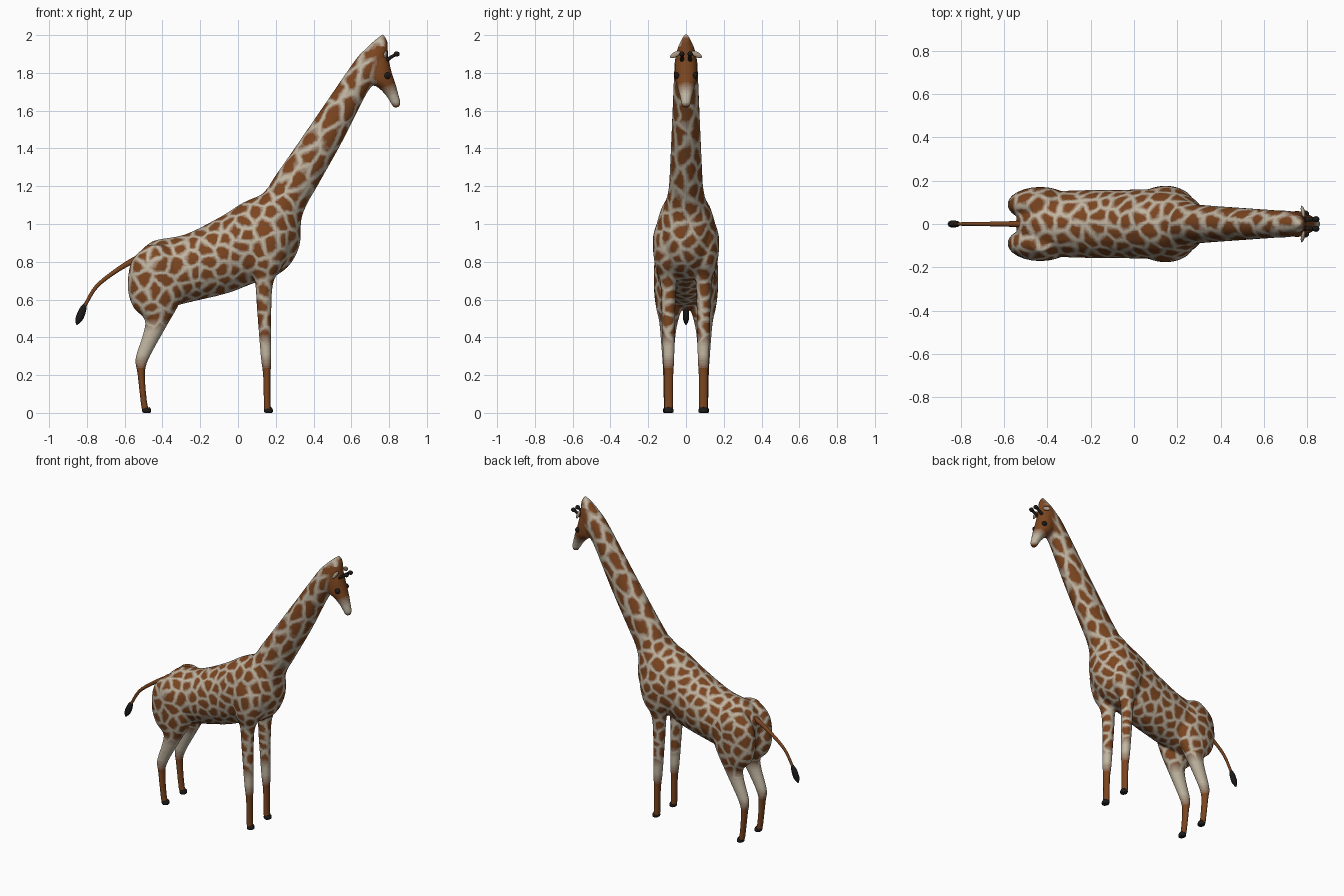
import bpy, bmesh, math, random
from mathutils import Vector, noise, kdtree

random.seed(4)


def material(name, rgb):
    m = bpy.data.materials.new(name)
    m.diffuse_color = (*rgb, 1)
    return m


BROWN, CREAM = Vector((0.20, 0.06, 0.014)), Vector((0.54, 0.47, 0.36))
SHADES = [material(f"hide_{i}", BROWN.lerp(CREAM, i / 6)) for i in range(7)]
DARK = material("dark", (0.012, 0.01, 0.009))


def spline(rows, steps):
    """Catmull-Rom interpolation of rows of numbers."""
    out = []
    for i in range(len(rows) - 1):
        a, b, c, d = (rows[min(max(i + k, 0), len(rows) - 1)] for k in (-1, 0, 1, 2))
        for s in range(steps):
            t = s / steps
            out.append([0.5 * (2 * q + (r - p) * t + (2 * p - 5 * q + 4 * r - u) * t * t
                               + (3 * q - p - 3 * r + u) * t ** 3)
                        for p, q, r, u in zip(a, b, c, d)])
    return out + [rows[-1]]


def loft(bm, rows, side=1, steps=4, n=24):
    """Closed tube; each row is outline point x,z, opposite point x,z, half width, y offset."""
    rings = []
    for x1, z1, x2, z2, w, y in spline([(*r, 0)[:6] for r in rows], steps):
        ring = []
        for k in range(n):
            a = math.tau * k / n
            c = math.cos(a) / 2
            ring.append(bm.verts.new(((x1 + x2) / 2 + c * (x1 - x2),
                                      side * (y + w * math.sin(a)),
                                      (z1 + z2) / 2 + c * (z1 - z2))))
        rings.append(ring)
    for r, s in zip(rings, rings[1:]):
        for k in range(n):
            bm.faces.new((r[k], r[(k + 1) % n], s[(k + 1) % n], s[k]))
    bm.faces.new(rings[0])
    bm.faces.new(rings[-1])


def finish(bm, name, mat=None):
    bmesh.ops.recalc_face_normals(bm, faces=bm.faces)
    me = bpy.data.meshes.new(name)
    bm.to_mesh(me)
    bm.free()
    for p in me.polygons:
        p.use_smooth = True
    ob = bpy.data.objects.new(name, me)
    bpy.context.collection.objects.link(ob)
    if mat:
        me.materials.append(mat)
    return ob


def ball(name, loc, size, mat, rot=(0, 0, 0)):
    bpy.ops.mesh.primitive_uv_sphere_add(segments=20, ring_count=12, radius=1, location=loc, rotation=rot)
    ob = bpy.context.object
    ob.name, ob.scale = name, size
    ob.data.materials.append(mat)
    bpy.ops.object.shade_smooth()
    return ob


# trunk and neck outline: upper point, lower point, half width
TRUNK = [(-0.545, 0.79, -0.53, 0.65, 0.05), (-0.53, 0.835, -0.50, 0.57, 0.11),
         (-0.45, 0.91, -0.43, 0.54, 0.145), (-0.28, 0.945, -0.28, 0.58, 0.155),
         (-0.09, 1.04, -0.06, 0.632, 0.158), (0.02, 1.11, 0.08, 0.685, 0.16),
         (0.12, 1.155, 0.19, 0.72, 0.162), (0.155, 1.19, 0.275, 0.785, 0.148),
         (0.165, 1.20, 0.327, 0.89, 0.125), (0.17, 1.212, 0.335, 1.02, 0.105),
         (0.20, 1.26, 0.368, 1.11, 0.092), (0.26, 1.345, 0.42, 1.20, 0.086),
         (0.43, 1.592, 0.557, 1.445, 0.075), (0.613, 1.858, 0.687, 1.70, 0.064),
         (0.67, 1.923, 0.765, 1.78, 0.06), (0.72, 1.97, 0.792, 1.87, 0.045),
         (0.768, 2.008, 0.792, 1.965, 0.015)]
HEAD = [(0.70, 1.90, 0.775, 1.925, 0.03), (0.685, 1.83, 0.795, 1.88, 0.055),
        (0.70, 1.75, 0.815, 1.80, 0.06), (0.745, 1.72, 0.835, 1.74, 0.048),
        (0.785, 1.678, 0.85, 1.685, 0.034), (0.808, 1.64, 0.86, 1.645, 0.026),
        (0.825, 1.614, 0.855, 1.62, 0.018)]
# legs: front point, back point, half width, distance from centre line
HIND_LEG = [(-0.38, 0.89, -0.48, 0.89, 0.04, 0.085), (-0.30, 0.80, -0.565, 0.80, 0.076, 0.09),
            (-0.28, 0.67, -0.584, 0.66, 0.08, 0.09), (-0.315, 0.57, -0.555, 0.56, 0.07, 0.09),
            (-0.36, 0.49, -0.495, 0.495, 0.052, 0.092), (-0.40, 0.42, -0.502, 0.42, 0.041, 0.095),
            (-0.475, 0.28, -0.543, 0.29, 0.03, 0.096), (-0.492, 0.20, -0.533, 0.21, 0.026, 0.096),
            (-0.48, 0.05, -0.515, 0.05, 0.024, 0.096), (-0.466, 0.012, -0.508, 0.012, 0.024, 0.096)]
FRONT_LEG = [(0.20, 1.08, 0.08, 1.06, 0.05, 0.075), (0.275, 0.95, 0.01, 0.93, 0.082, 0.092),
             (0.25, 0.80, 0.05, 0.79, 0.072, 0.095), (0.19, 0.70, 0.088, 0.70, 0.044, 0.094),
             (0.177, 0.55, 0.10, 0.55, 0.037, 0.093), (0.177, 0.30, 0.12, 0.30, 0.031, 0.092),
             (0.173, 0.20, 0.132, 0.20, 0.026, 0.092), (0.173, 0.05, 0.136, 0.05, 0.025, 0.092),
             (0.18, 0.012, 0.136, 0.012, 0.025, 0.092)]

# body: trunk, head and legs fused into one smooth skin
bm = bmesh.new()
loft(bm, TRUNK)
loft(bm, HEAD)
for side in (1, -1):
    loft(bm, HIND_LEG, side)
    loft(bm, FRONT_LEG, side)
body = finish(bm, "body")
mod = body.modifiers.new("fuse", 'REMESH')
mod.mode, mod.voxel_size = 'VOXEL', 0.006
mod = body.modifiers.new("soften", 'SMOOTH')
mod.factor, mod.iterations = 0.5, 14
skin = bpy.data.meshes.new_from_object(body.evaluated_get(bpy.context.evaluated_depsgraph_get()))
body.modifiers.clear()
body.data = skin
skin.materials.clear()
for m in SHADES:
    skin.materials.append(m)

# coat pattern: evenly scattered brown cells with soft cream gaps, stretched along the neck
NECK = Vector((0.57, 0, 0.82))


def coat_space(p):
    return p - NECK * max(p.dot(NECK) - 1.12, 0) * 0.45


centres = []
for p in random.sample(list(skin.polygons), 6000):
    q = coat_space(p.center)
    if all((q - c).length > 0.06 for c in centres):
        centres.append(q)
tree = kdtree.KDTree(len(centres))
for i, c in enumerate(centres):
    tree.insert(c, i)
tree.balance()


def ramp(v, a, b):
    return min(max((v - a) / (b - a), 0), 1)


def coat(p):
    q = coat_space(p) + noise.noise_vector(p * 14) * 0.018 + noise.noise_vector(p * 45) * 0.005
    near, second = tree.find_n(q, 2)
    cream = ramp(second[2] - near[2], 0.031, 0.005)
    if p.x > 0.69 and p.z < 1.94:                      # plain brown face, pale muzzle, dark lips
        face = ramp(p.x * 0.4 - p.z, -1.42, -1.35) * ramp(p.z, 1.622, 1.645)
        cream += (face - cream) * ramp(p.x, 0.69, 0.74)
    if p.z < 0.52:                                     # pale knees, brown shins
        top = 0.50 if p.x < 0 else 0.42
        cream = max(cream, ramp(p.z, top, top - 0.07)) * ramp(p.z, 0.23, 0.31)
    return round(cream * 6)


for p in skin.polygons:
    p.use_smooth = True
    p.material_index = coat(p.center)

# paired parts: hooves, eyes, ears, horns
for side, tag in ((1, "left"), (-1, "right")):
    for name, x, y in (("front", 0.158, 0.092), ("hind", -0.487, 0.096)):
        bm = bmesh.new()
        loft(bm, [(x + 0.02, 0.03, x - 0.018, 0.022, 0.021, y), (x + 0.026, 0.018, x - 0.021, 0.014, 0.026, y),
                  (x + 0.026, 0.004, x - 0.018, 0.004, 0.025, y), (x + 0.02, 0, x - 0.012, 0, 0.02, y)], side)
        finish(bm, f"{name}_hoof_{tag}", DARK)
    ball(f"eye_{tag}", (0.79, side * 0.047, 1.785), (0.018, 0.015, 0.018), DARK)
    ball(f"ear_{tag}", (0.78, side * 0.057, 1.897), (0.009, 0.031, 0.014), SHADES[4],
         (side * -0.5, 0, side * 0.2))
    bm = bmesh.new()
    loft(bm, [(0.78, 1.875, 0.79, 1.855, 0.012, 0.02), (0.808, 1.892, 0.815, 1.876, 0.009, 0.021),
              (0.83, 1.904, 0.837, 1.888, 0.009, 0.022)], side, n=14)
    finish(bm, f"horn_{tag}", DARK)
    ball(f"horn_tip_{tag}", (0.84, side * 0.022, 1.9), (0.016, 0.014, 0.014), DARK)

# tail and tuft
bm = bmesh.new()
loft(bm, [(-0.50, 0.85, -0.50, 0.80, 0.02), (-0.56, 0.822, -0.55, 0.79, 0.014),
          (-0.655, 0.76, -0.642, 0.74, 0.011), (-0.757, 0.675, -0.742, 0.662, 0.009),
          (-0.817, 0.575, -0.80, 0.568, 0.008), (-0.83, 0.54, -0.815, 0.535, 0.007)], n=14)
finish(bm, "tail", SHADES[0])
bm = bmesh.new()
loft(bm, [(-0.812, 0.583, -0.802, 0.578, 0.004), (-0.838, 0.555, -0.803, 0.545, 0.014),
          (-0.858, 0.51, -0.818, 0.50, 0.017), (-0.86, 0.485, -0.837, 0.477, 0.011),
          (-0.857, 0.467, -0.852, 0.465, 0.003)], n=16)
finish(bm, "tail_tuft", DARK)
